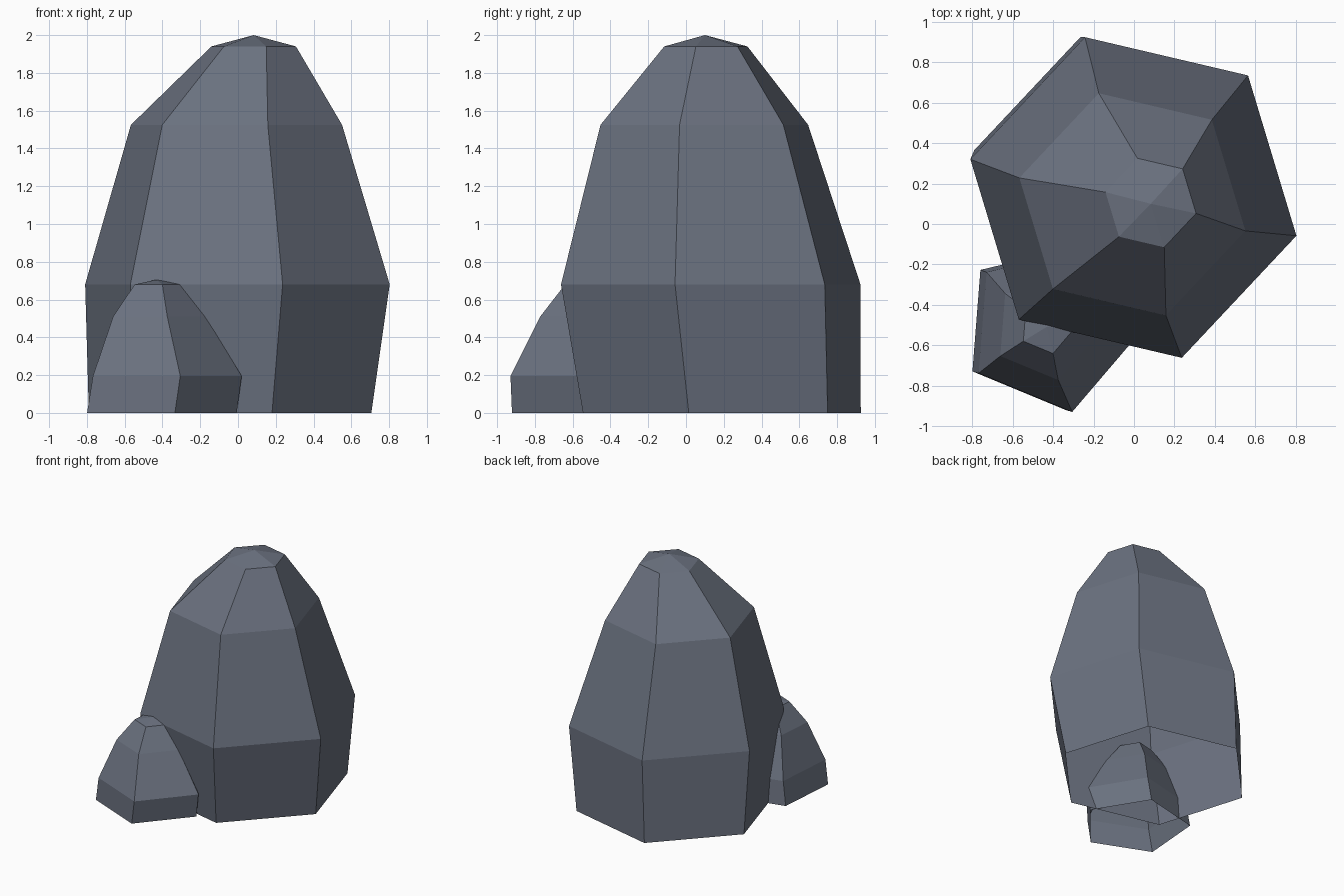
import bpy, bmesh, math

if "Cube" in bpy.data.objects:
    bpy.data.objects.remove(bpy.data.objects["Cube"])

stone = bpy.data.materials.new("slate grey")
stone.diffuse_color = (0.147, 0.168, 0.216, 1)
stone.use_nodes = True
stone.node_tree.nodes["Principled BSDF"].inputs["Base Color"].default_value = stone.diffuse_color


def boulder(name, sides, phase, rings, apex):
    """Faceted open-bottomed rock: rings are (x, y, z, radius), closed by an apex."""
    bm = bmesh.new()
    loops = []
    for x, y, z, r in rings:
        angles = [math.radians(phase) + math.tau * i / sides for i in range(sides)]
        loops.append([bm.verts.new((x + r * math.cos(a), y + r * math.sin(a), z)) for a in angles])
    tip = bm.verts.new(apex)
    for i in range(sides):
        j = (i + 1) % sides
        for low, high in zip(loops, loops[1:]):
            bm.faces.new((low[i], low[j], high[j], high[i]))
        bm.faces.new((loops[-1][i], loops[-1][j], tip))
    mesh = bpy.data.meshes.new(name)
    bm.to_mesh(mesh)
    bm.free()
    mesh.materials.append(stone)
    obj = bpy.data.objects.new(name, mesh)
    bpy.context.collection.objects.link(obj)
    return obj


# Tall six-sided rock
boulder("large_rock", 6, 46.8,
        [(-0.042, 0.19, 0, 0.768), (-0.003, 0.131, 0.68, 0.828),
         (-0.008, 0.097, 1.525, 0.574), (0.083, 0.105, 1.94, 0.23)],
        (0.083, 0.10, 2.0))

# Small five-sided rock leaning into its front left
boulder("small_rock", 5, -76.5,
        [(-0.434, -0.505, 0, 0.428), (-0.405, -0.515, 0.195, 0.426),
         (-0.436, -0.515, 0.51, 0.264), (-0.432, -0.509, 0.68, 0.135)],
        (-0.432, -0.509, 0.705))
